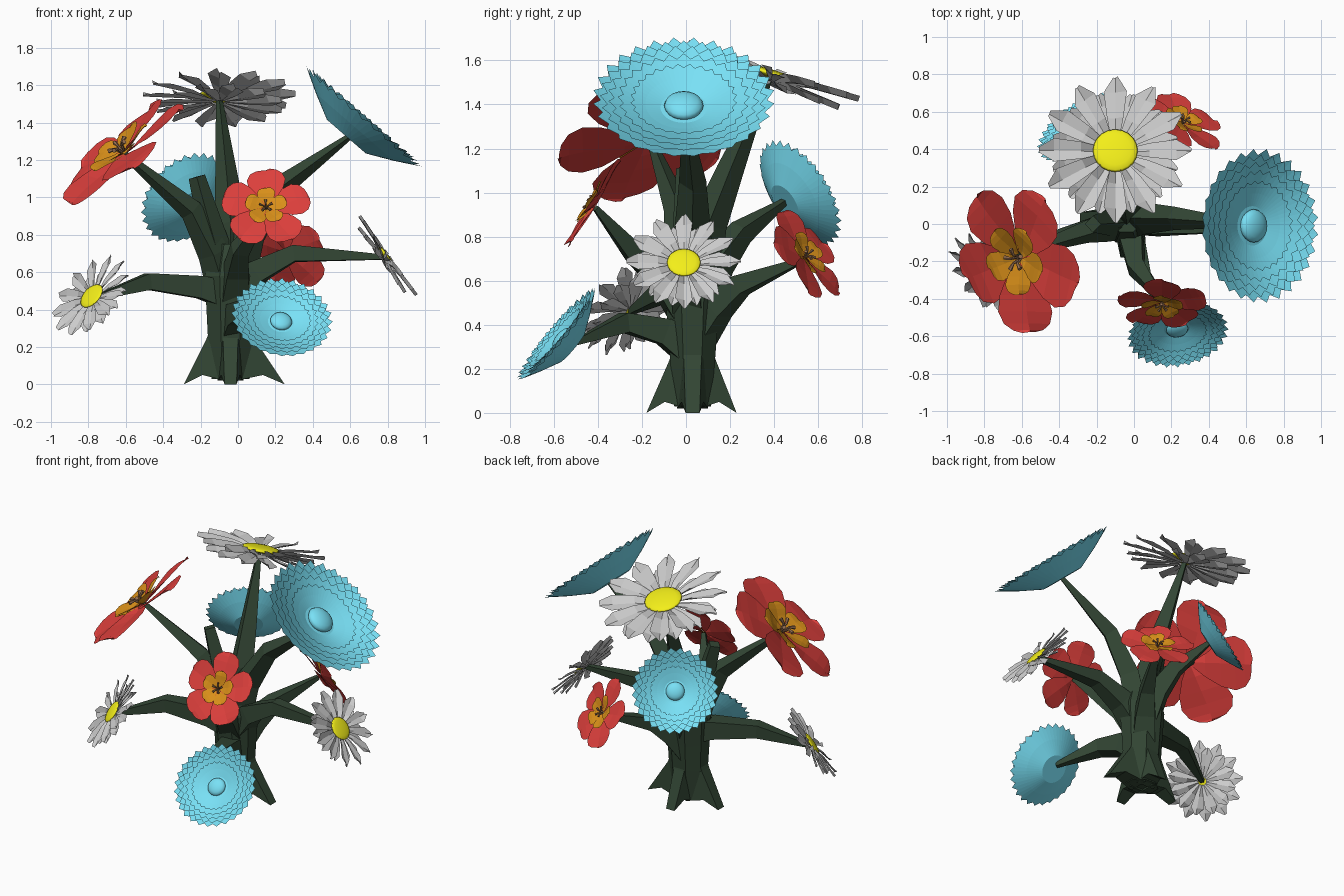
import bpy, bmesh, math
from mathutils import Vector, Matrix, Quaternion

if "Cube" in bpy.data.objects:
    bpy.data.objects.remove(bpy.data.objects["Cube"])


def mat(name, c):
    m = bpy.data.materials.new(name)
    m.diffuse_color = (*c, 1)
    m.use_nodes = True
    m.node_tree.nodes["Principled BSDF"].inputs["Base Color"].default_value = m.diffuse_color
    return m


GREEN = mat("stem_green", (0.032, 0.06, 0.034))
CYAN = mat("cyan", (0.19, 0.75, 0.92))
RED = mat("red", (0.72, 0.05, 0.045))
ORANGE = mat("orange", (0.7, 0.28, 0.01))
YELLOW = mat("yellow", (0.9, 0.86, 0.01))
BROWN = mat("brown", (0.33, 0.17, 0.09))


def finish(name, bm, material=None, frame=None, solid=False):
    if solid:
        bmesh.ops.recalc_face_normals(bm, faces=bm.faces)
    me = bpy.data.meshes.new(name)
    bm.to_mesh(me)
    bm.free()
    ob = bpy.data.objects.new(name, me)
    if material:
        me.materials.append(material)
    if frame:
        ob.matrix_world = frame
    bpy.context.collection.objects.link(ob)
    return ob


def flower_frame(center, normal, radius):
    # local z = facing direction, local y = uphill
    z = Vector(normal).normalized()
    x = Vector((0, 0, 1)).cross(z).normalized()
    r = Matrix((x, z.cross(x), z)).transposed().to_4x4()
    return Matrix.Translation(center) @ r @ Matrix.Scale(radius, 4)


def tube(bm, pts, radii, sides=4):
    pts = [Vector(p) for p in pts]
    rings = []
    side = None
    for i, p in enumerate(pts):
        t = (pts[min(i + 1, len(pts) - 1)] - pts[max(i - 1, 0)]).normalized()
        if side is None:
            side = t.orthogonal() if abs(t.z) > 0.9 else t.cross(Vector((0, 0, 1)))
        side = (side - t * side.dot(t)).normalized()
        rings.append([bm.verts.new(p + (Quaternion(t, 2 * math.pi * (k + 0.5) / sides) @ side) * radii[i])
                      for k in range(sides)])
    skin(bm, rings)
    bm.faces.new(rings[0][::-1])
    bm.faces.new(rings[-1])


def skin(bm, rings):
    n = len(rings[0])
    for a, b in zip(rings, rings[1:]):
        for k in range(n):
            j = (k + 1) % n
            bm.faces.new((a[k], a[j], b[j], b[k]))


def petals(bm, count, rows, phase=0.0, crease=0.0, twist=0.0):
    # rows: (distance, half width, height)
    for i in range(count):
        rot = Matrix.Rotation(2 * math.pi * i / count + phase, 4, 'Z')
        prev = None
        for d, w, h in rows:
            row = [bm.verts.new(rot @ Vector((s * w, d, h + crease * (s == 0) + twist * s)))
                   for s in (-1, 0, 1)]
            if prev:
                for k in (0, 1):
                    bm.faces.new((prev[k], prev[k + 1], row[k + 1], row[k]))
            prev = row


def dome(name, frame, r, h, z, material):
    bm = bmesh.new()
    bmesh.ops.create_uvsphere(bm, u_segments=20, v_segments=8, radius=1)
    bmesh.ops.transform(bm, verts=bm.verts,
                        matrix=Matrix.Translation((0, 0, z)) @ Matrix.Diagonal((r, r, h, 1)))
    finish(name, bm, material, frame).data.shade_smooth()


def daisy(name, c, n, r):
    f = flower_frame(c, n, r)
    bm = bmesh.new()
    for phase, lift, s in ((0, 0.04, 1.02), (math.pi / 12, -0.06, 0.86)):
        petals(bm, 12, [(0.1, 0.04, -0.03), (0.45 * s, 0.11, lift),
                        (0.8 * s, 0.155, lift * 1.4), (1.0 * s, 0.03, lift * 1.6)],
               phase, -0.04, 0.03)
    finish(name + "_petals", bm, None, f)
    dome(name + "_eye", f, 0.3, 0.05, 0.02, YELLOW)


def cornflower(name, c, n, r):
    f = flower_frame(c, n, r)
    bm = bmesh.new()
    teeth = 28
    # nested serrated cups, each shallower than the one outside it
    for k, (base, bz, rim, rz) in enumerate(((0.34, -0.36, 1.02, 0.0), (0.32, -0.31, 0.94, 0.02),
                                             (0.3, -0.26, 0.85, 0.02), (0.28, -0.21, 0.74, 0.0),
                                             (0.26, -0.16, 0.6, -0.03))):
        rings = []
        for t in (0, 0.5, 0.87, 1):
            ring = []
            for i in range(teeth * 2):
                a = math.pi * (i + k % 2) / teeth
                tt = t if t < 1 else (1.0 if i % 2 else 0.875)
                q = base + (rim - base) * tt
                ring.append(bm.verts.new((q * math.cos(a), q * math.sin(a),
                                          bz + (rz - bz) * tt ** 1.1)))
            rings.append(ring)
        skin(bm, rings)
        bm.faces.new(rings[0])
    finish(name + "_petals", bm, CYAN, f)
    dome(name + "_eye", f, 0.22, 0.1, -0.13, CYAN)


def poppy(name, c, n, r, phase=0.0):
    f = flower_frame(c, n, r)

    def ring(scale, lift):
        bm = bmesh.new()
        rows = [(0.04, 0.06, 0), (0.25, 0.23, 0.01), (0.5, 0.38, 0.03), (0.72, 0.43, 0.05),
                (0.88, 0.36, 0.05), (0.97, 0.22, 0.04), (1.0, 0.08, 0.03)]
        petals(bm, 5, [(d * scale, w * scale, h + lift * d) for d, w, h in rows],
               phase, -0.03 * scale, 0.04 * scale)
        return bm
    finish(name + "_petals", ring(1.0, 0.0), RED, f)
    finish(name + "_inner_petals", ring(0.47, 0.09), ORANGE, f)
    # curved stamens
    bm = bmesh.new()
    for i in range(5):
        a = 2 * math.pi * i / 5 + 0.4
        u, v = math.cos(a), math.sin(a)
        tube(bm, [(0.02 * u, 0.02 * v, 0), (0.06 * u, 0.06 * v, 0.11), (0.15 * u, 0.15 * v, 0.14)],
             [0.015, 0.018, 0.032], 6)
    finish(name + "_stamens", bm, BROWN, f, True)


# trunk with four root fins
bm = bmesh.new()
cx, cy = -0.04, 0.03
rings = []
for z, rx, ry in ((0.03, 0.11, 0.09), (0.24, 0.13, 0.11), (0.42, 0.14, 0.125),
                  (0.58, 0.15, 0.14), (0.75, 0.09, 0.08)):
    rings.append([bm.verts.new((cx + rx * math.cos(k * math.pi / 4 + 0.39),
                                cy + ry * math.sin(k * math.pi / 4 + 0.39), z)) for k in range(8)])
skin(bm, rings)
bm.faces.new(rings[0])
bm.faces.new(rings[-1])
for ang, tip in ((0, 0.29), (90, 0.2), (180, 0.25), (270, 0.21)):
    rot = Matrix.Translation((cx, cy, 0)) @ Matrix.Rotation(math.radians(ang), 4, 'Z')
    top = 0.13 if ang % 180 == 0 else 0.105
    a, b = [[bm.verts.new(rot @ Vector((x, s * w, z))) for x, w, z in
             ((0.03, 0.05, 0.5), (top, 0.04, 0.24), (tip, 0.032, 0),
              (tip * 0.6, 0.05, 0.05), (0.03, 0.07, 0.02))] for s in (-1, 1)]
    bm.faces.new(a)
    bm.faces.new(b[::-1])
    for k in range(5):
        j = (k + 1) % 5
        bm.faces.new((a[k], b[k], b[j], a[j]))
finish("trunk", bm, GREEN, None, True)

# branches: points from trunk to flower
BRANCHES = {
    "left_daisy": [(-0.04, 0.02, 0.47), (-0.2, -0.02, 0.52), (-0.48, -0.1, 0.55), (-0.77, -0.25, 0.46)],
    "right_daisy": [(0.0, 0.02, 0.48), (0.1, 0.0, 0.6), (0.3, -0.01, 0.7), (0.79, -0.02, 0.68)],
    "top_daisy": [(-0.04, 0.05, 0.5), (-0.04, 0.1, 0.85), (-0.06, 0.2, 1.1), (-0.1, 0.375, 1.52)],
    "right_cornflower": [(-0.02, 0.02, 0.5), (0.06, 0.03, 0.8), (0.22, 0.03, 1.05), (0.59, 0.0, 1.32)],
    "front_cornflower": [(-0.02, 0.0, 0.3), (0.0, -0.1, 0.37), (0.05, -0.28, 0.41), (0.22, -0.5, 0.32)],
    "back_cornflower": [(-0.05, 0.05, 0.48), (-0.08, 0.14, 0.68), (-0.13, 0.25, 0.82), (-0.24, 0.45, 0.96)],
    "left_poppy": [(-0.06, 0.02, 0.48), (-0.13, -0.01, 0.7), (-0.25, -0.04, 0.93), (-0.62, -0.16, 1.24)],
    "front_poppy": [(-0.03, 0.0, 0.45), (-0.01, -0.1, 0.6), (0.01, -0.23, 0.72), (0.15, -0.41, 0.93)],
    "back_poppy": [(-0.03, 0.05, 0.35), (0.03, 0.14, 0.48), (0.1, 0.25, 0.58), (0.25, 0.52, 0.69)],
}
for name, pts in BRANCHES.items():
    bm = bmesh.new()
    tube(bm, pts, [0.1, 0.085, 0.062, 0.018])
    finish(name + "_stem", bm, GREEN, None, True)
bm = bmesh.new()
tube(bm, [(-0.06, 0.03, 0.48), (-0.12, 0.01, 0.75), (-0.22, 0.0, 1.11)], [0.1, 0.075, 0.045])
finish("bare_stem", bm, GREEN, None, True)

daisy("top_daisy", (-0.1, 0.39, 1.53), (0, 0.31, 0.95), 0.4)
daisy("left_daisy", (-0.78, -0.26, 0.47), (-0.62, -0.55, 0.56), 0.25)
daisy("right_daisy", (0.79, -0.01, 0.68), (0.81, 0, 0.58), 0.255)
cornflower("right_cornflower", (0.675, -0.01, 1.435), (0.656, 0, 0.755), 0.405)
cornflower("front_cornflower", (0.235, -0.59, 0.36), (0.13, -0.76, 0.64), 0.268)
cornflower("back_cornflower", (-0.28, 0.52, 1.0), (-0.48, 0.73, 0.48), 0.268)
poppy("left_poppy", (-0.61, -0.18, 1.24), (-0.63, -0.25, 0.73), 0.41, math.pi / 5)
poppy("front_poppy", (0.15, -0.42, 0.94), (0, -0.85, 0.52), 0.24)
poppy("back_poppy", (0.26, 0.54, 0.71), (0.43, 0.75, 0.5), 0.235)
